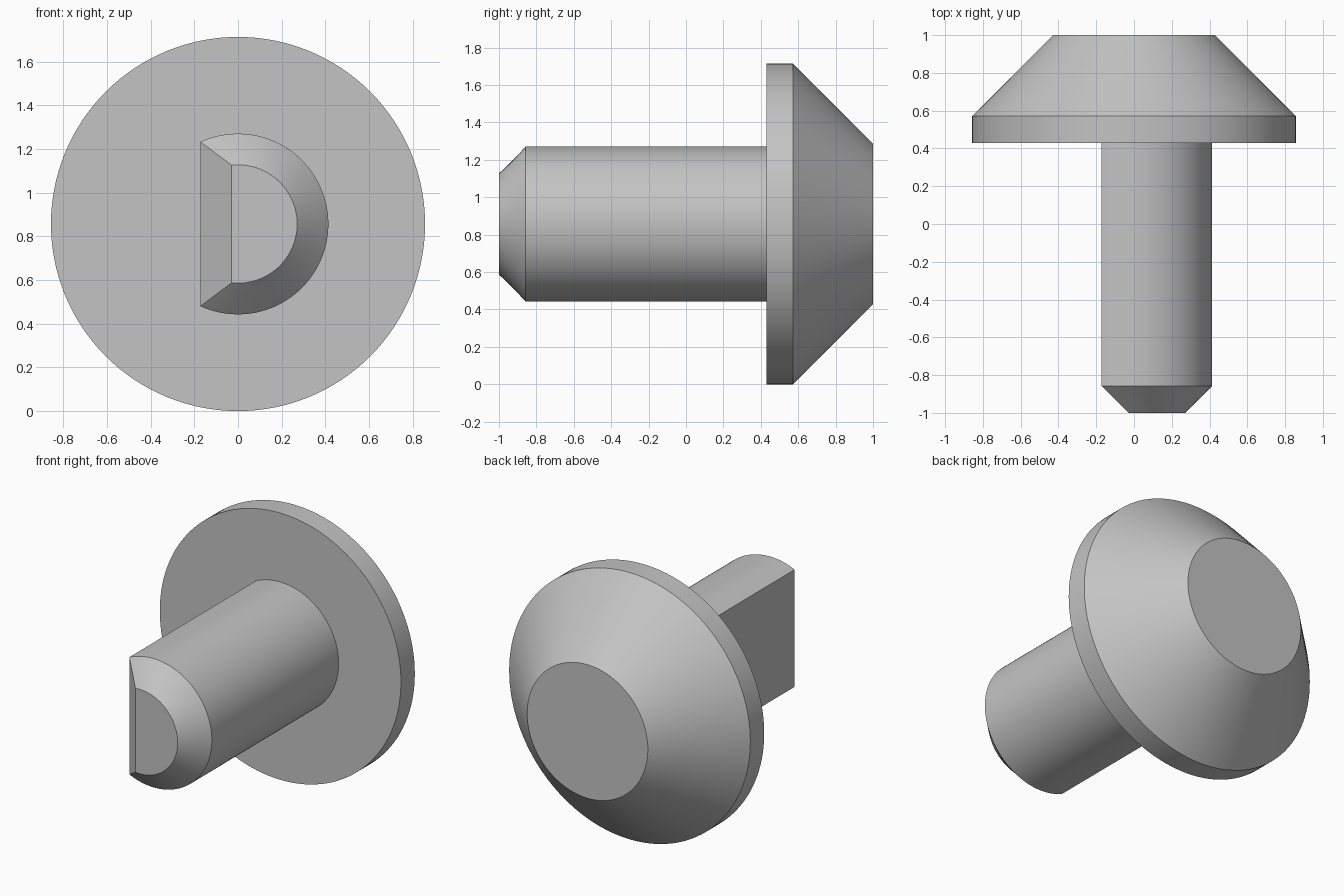
import bpy, bmesh, math

if "Cube" in bpy.data.objects:
    bpy.data.objects.remove(bpy.data.objects["Cube"], do_unlink=True)

AXIS_Z = 0.857
GREY = (0.55, 0.55, 0.55, 1)

mat = bpy.data.materials.new("plain grey")
mat.use_nodes = True
mat.diffuse_color = GREY
mat.node_tree.nodes["Principled BSDF"].inputs["Base Color"].default_value = GREY


def section(radius, y, flat=None, count=128):
    """Circle around the y axis, or a D shape cut off at x = flat."""
    if flat is None:
        angles = [math.tau * i / count for i in range(count)]
    else:
        limit = math.acos(flat / radius)
        angles = [-limit + 2 * limit * i / (count - 1) for i in range(count)]
    return [(radius * math.cos(a), y, AXIS_Z + radius * math.sin(a)) for a in angles]


def loft(name, sections):
    """Skin matching sections and cap both ends."""
    bm = bmesh.new()
    rings = [[bm.verts.new(p) for p in s] for s in sections]
    for low, high in zip(rings, rings[1:]):
        for i in range(len(low)):
            j = (i + 1) % len(low)
            bm.faces.new((low[i], low[j], high[j], high[i]))
    bm.faces.new(rings[0])
    bm.faces.new(rings[-1])
    bmesh.ops.recalc_face_normals(bm, faces=bm.faces)
    mesh = bpy.data.meshes.new(name)
    bm.to_mesh(mesh)
    bm.free()
    mesh.materials.append(mat)
    obj = bpy.data.objects.new(name, mesh)
    bpy.context.collection.objects.link(obj)
    bpy.ops.object.select_all(action="DESELECT")
    obj.select_set(True)
    bpy.context.view_layer.objects.active = obj
    bpy.ops.object.shade_smooth_by_angle(angle=math.radians(30))
    return obj


# Round head: short rim, then a cone to the flat back
loft("head", [section(0.857, 0.43), section(0.857, 0.571), section(0.429, 1.0)])

# D-shaped shaft with a chamfered tip
loft("shaft", [section(0.271, -1.0, -0.029), section(0.414, -0.857, -0.172),
               section(0.414, 0.43, -0.172)])
